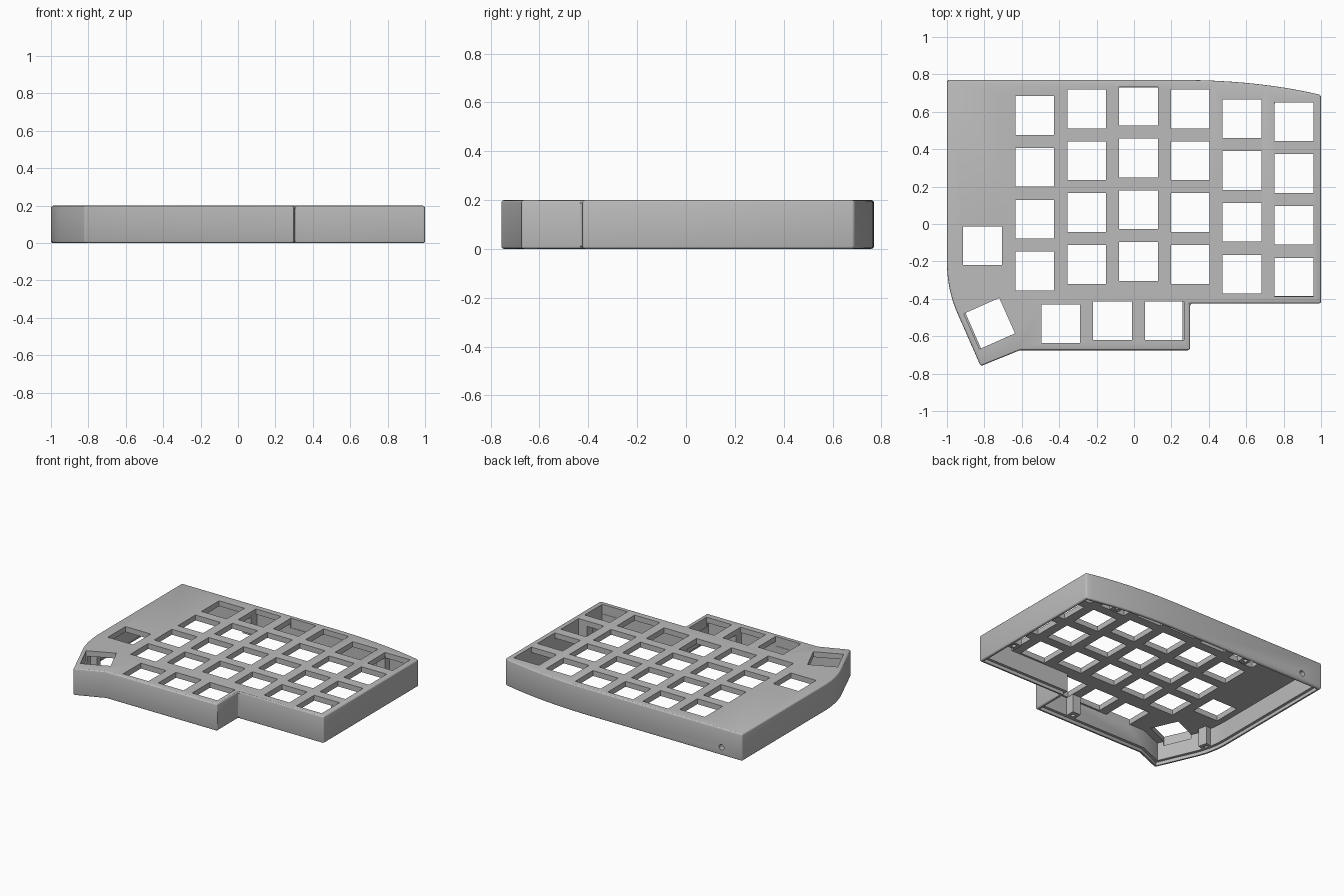
import bpy, bmesh, math
from mathutils import Vector, Matrix

if "Cube" in bpy.data.objects:
    bpy.data.objects.remove(bpy.data.objects["Cube"], do_unlink=True)

HEIGHT, WALL, PLATE = 0.2, 0.04, 0.04
RIM, LEDGE = 0.02, 0.025
KEY, PITCH = 0.207, 0.277

grey = bpy.data.materials.new("matte_grey")
grey.use_nodes = True
grey.diffuse_color = (0.5, 0.5, 0.5, 1)
grey.node_tree.nodes["Principled BSDF"].inputs["Base Color"].default_value = (0.5, 0.5, 0.5, 1)


def make_object(name, bm):
    bmesh.ops.recalc_face_normals(bm, faces=bm.faces)
    mesh = bpy.data.meshes.new(name)
    bm.to_mesh(mesh)
    bm.free()
    mesh.materials.append(grey)
    obj = bpy.data.objects.new(name, mesh)
    bpy.context.collection.objects.link(obj)
    return obj


def prism(name, points, z0, z1):
    bm = bmesh.new()
    face = bm.faces.new([bm.verts.new((p[0], p[1], z0)) for p in points])
    up = bmesh.ops.extrude_face_region(bm, geom=[face])["geom"]
    bmesh.ops.translate(bm, vec=(0, 0, z1 - z0),
                        verts=[v for v in up if isinstance(v, bmesh.types.BMVert)])
    return make_object(name, bm)


def add_box(bm, x, y, z0, z1, w, d, angle=0):
    m = (Matrix.Translation((x, y, (z0 + z1) / 2)) @ Matrix.Rotation(math.radians(angle), 4, 'Z')
         @ Matrix.Diagonal((w, d, z1 - z0, 1)))
    bmesh.ops.create_cube(bm, size=1, matrix=m)


def add_cylinder(bm, centre, radius, depth, rotation=Matrix()):
    bmesh.ops.create_cone(bm, cap_ends=True, segments=24, radius1=radius, radius2=radius,
                          depth=depth, matrix=Matrix.Translation(centre) @ rotation)


def arc(a, control, b, steps=14):
    a, control, b = Vector(a), Vector(control), Vector(b)
    return [a * (1 - t) ** 2 + control * 2 * t * (1 - t) + b * t * t
            for t in (i / steps for i in range(steps + 1))]


def inset(points, dist):
    # mitred inward offset of a clockwise outline
    result = []
    for i, p in enumerate(points):
        before = (p - points[i - 1]).normalized()
        after = (points[(i + 1) % len(points)] - p).normalized()
        n1, n2 = Vector((before.y, -before.x)), Vector((after.y, -after.x))
        result.append(p + (n1 + n2) * dist / (1 + n1.dot(n2)))
    return result


def cut(obj, cutter):
    mod = obj.modifiers.new("cut", 'BOOLEAN')
    mod.operation, mod.solver, mod.object = 'DIFFERENCE', 'EXACT', cutter
    cutter.hide_render = True


def finish(obj, cutters):
    # bake the modifiers, then remove the cutters
    bpy.context.view_layer.update()
    dg = bpy.context.evaluated_depsgraph_get()
    baked = bpy.data.meshes.new_from_object(obj.evaluated_get(dg))
    obj.modifiers.clear()
    obj.data = baked
    for c in cutters:
        bpy.data.objects.remove(c, do_unlink=True)
    bpy.ops.object.select_all(action='DESELECT')
    obj.select_set(True)
    bpy.context.view_layer.objects.active = obj
    bpy.ops.object.shade_smooth_by_angle(angle=math.radians(25))


# Case outline, clockwise from the back edge
outline = [Vector((-1, 0.77))]
outline += arc((0.25, 0.77), (0.66, 0.77), (1, 0.69))
outline += [Vector(p) for p in ((1, -0.425), (0.3, -0.425), (0.3, -0.675),
                                (-0.61, -0.675), (-0.82, -0.76))]
outline += arc((-0.945, -0.475), (-1, -0.35), (-1, -0.2))

# Outer body with softened edges
case = prism("keyboard_case", outline, 0, HEIGHT)
bevel = case.modifiers.new("soft_edges", 'BEVEL')
bevel.width, bevel.segments = 0.012, 3
bevel.limit_method, bevel.angle_limit = 'ANGLE', math.radians(30)

# Hollow inside and the ledge for a base plate
cavity = prism("cavity_cutter", inset(outline, WALL), -0.1, HEIGHT - PLATE)
ledge = prism("ledge_cutter", inset(outline, RIM), -0.1, LEDGE)

# Key openings: staggered columns, thumb row and outer keys
bm = bmesh.new()
for col, top_y in enumerate((0.58, 0.615, 0.63, 0.615, 0.563, 0.547)):
    for row in range(4):
        add_box(bm, -0.53 + col * PITCH, top_y - row * PITCH, 0.13, 0.3, KEY, KEY)
for x, y, angle in ((-0.392, -0.534, 0), (-0.115, -0.518, 0), (0.163, -0.518, 0),
                    (-0.81, -0.117, 0), (-0.773, -0.532, 24)):
    add_box(bm, x, y, 0.13, 0.3, KEY, KEY, angle)
keys = make_object("key_cutter", bm)

# Round cable port in the back wall
bm = bmesh.new()
add_cylinder(bm, (-0.83, 0.76, 0.06), 0.02, 0.2, Matrix.Rotation(math.pi / 2, 4, 'X'))
port = make_object("port_cutter", bm)

cutters = [cavity, ledge, keys, port]
for c in cutters:
    cut(case, c)
finish(case, cutters)

# Screw posts along the walls, between the keys
posts = (("back_right", -0.39, 0.70, 0), ("back_left", 0.72, 0.685, 0),
         ("front", 0.024, -0.61, 0), ("left_side", 0.93, -0.147, 90),
         ("right_side", -0.935, -0.36, 103))
for side, x, y, angle in posts:
    bm = bmesh.new()
    add_box(bm, x, y, LEDGE, HEIGHT - PLATE + 0.01, 0.068, 0.08, angle)
    post = make_object(side + "_screw_post", bm)
    bm = bmesh.new()
    add_cylinder(bm, (x, y, 0.05), 0.015, 0.15)
    hole = make_object("screw_cutter", bm)
    cut(post, hole)
    finish(post, [hole])
